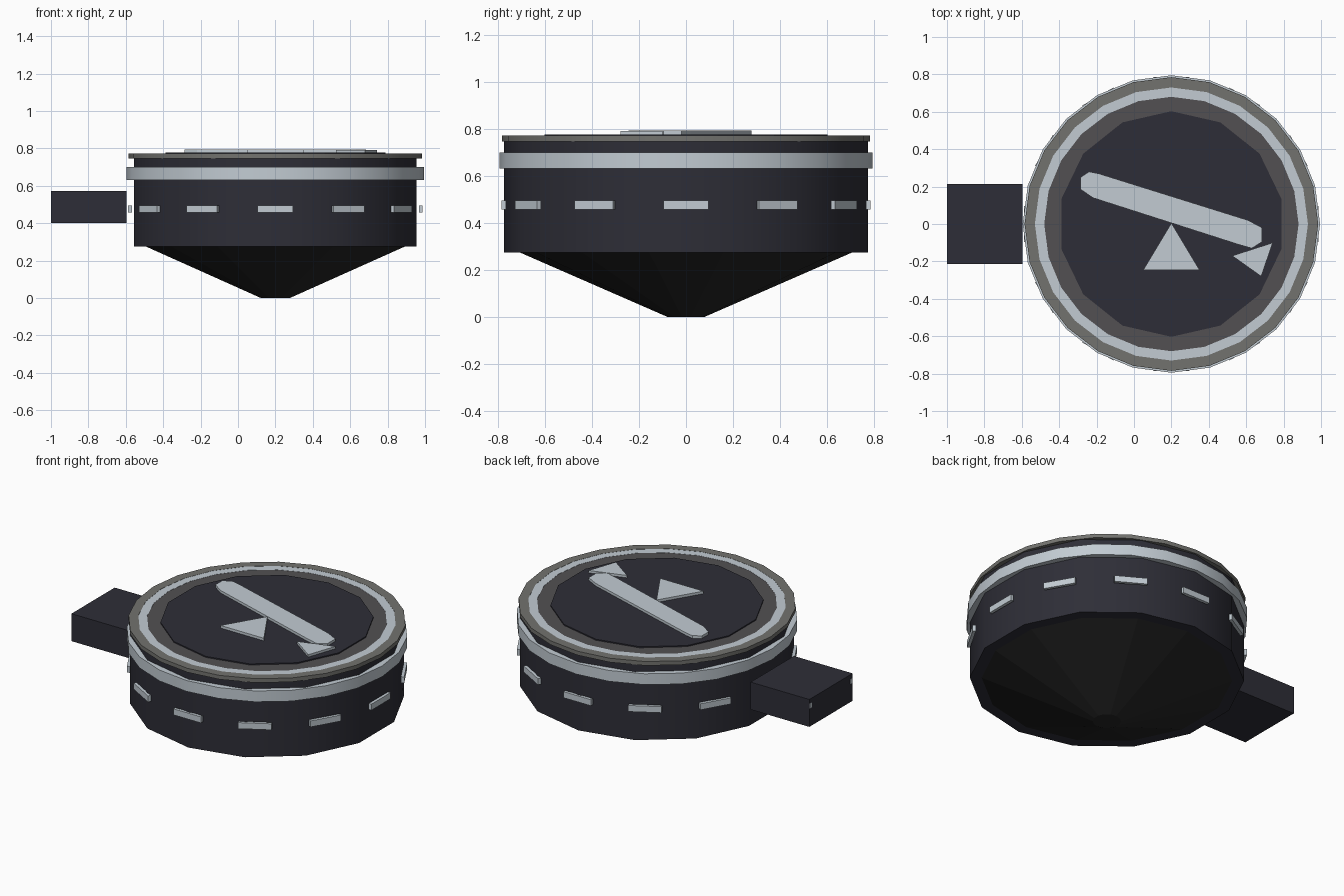
import bpy, bmesh, math
from mathutils import Matrix

if "Cube" in bpy.data.objects:
    bpy.data.objects.remove(bpy.data.objects["Cube"])

CX = 0.2  # axis of the round housing


def mat(name, r, g, b):
    m = bpy.data.materials.new(name)
    m.diffuse_color = (r, g, b, 1)
    m.use_nodes = True
    m.node_tree.nodes["Principled BSDF"].inputs["Base Color"].default_value = m.diffuse_color
    return m


DARK = mat("dark_blue_grey", 0.027, 0.027, 0.038)
BLACK = mat("near_black", 0.019, 0.019, 0.019)
LIGHT = mat("pale_steel", 0.54, 0.60, 0.65)
GREY = mat("warm_grey", 0.17, 0.17, 0.158)
CHAR = mat("charcoal_grey", 0.085, 0.081, 0.085)


def finish(name, bm, material, smooth=False):
    bmesh.ops.recalc_face_normals(bm, faces=bm.faces)
    me = bpy.data.meshes.new(name)
    bm.to_mesh(me)
    bm.free()
    me.materials.append(material)
    ob = bpy.data.objects.new(name, me)
    bpy.context.collection.objects.link(ob)
    if smooth:
        bpy.ops.object.select_all(action='DESELECT')
        ob.select_set(True)
        bpy.context.view_layer.objects.active = ob
        bpy.ops.object.shade_smooth_by_angle(angle=math.radians(35))
    return ob


def lathe(name, profile, sides, material, smooth=False, ring=False):
    """Revolve (radius, z) points; ring=True closes the section, otherwise ends are capped."""
    bm = bmesh.new()
    loops = []
    for r, z in profile:
        loops.append([bm.verts.new((CX + r * math.sin(2 * math.pi * i / sides),
                                    r * math.cos(2 * math.pi * i / sides), z))
                      for i in range(sides)])
    pairs = list(zip(loops, loops[1:]))
    if ring:
        pairs.append((loops[-1], loops[0]))
    else:
        bm.faces.new(loops[0])
        bm.faces.new(loops[-1])
    for a, b in pairs:
        for i in range(sides):
            j = (i + 1) % sides
            bm.faces.new((a[i], a[j], b[j], b[i]))
    return finish(name, bm, material, smooth)


def band(name, r0, r1, z0, z1, material):
    return lathe(name, [(r0, z0), (r1, z0), (r1, z1), (r0, z1)], 24, material, True, True)


def add_box(bm, x, y, z, matrix=Matrix()):
    size = Matrix.Diagonal((x[1] - x[0], y[1] - y[0], z[1] - z[0], 1))
    centre = Matrix.Translation([(a + b) / 2 for a, b in (x, y, z)])
    bmesh.ops.create_cube(bm, size=1, matrix=matrix @ centre @ size)


def plate(name, points, z0, z1, material):
    bm = bmesh.new()
    f = bm.faces.new([bm.verts.new((x, y, z0)) for x, y in points])
    ext = bmesh.ops.extrude_face_region(bm, geom=[f], use_keep_orig=True)
    for v in ext["geom"]:
        if isinstance(v, bmesh.types.BMVert):
            v.co.z = z1
    return finish(name, bm, material)


# Housing and tapered underside
lathe("housing", [(0.775, 0.274), (0.775, 0.75)], 14, DARK, True)
lathe("underside_cone", [(0.08, 0), (0.71, 0.275)], 14, BLACK)

# Bands and concentric top rings
band("side_band", 0.74, 0.795, 0.632, 0.70, LIGHT)
band("rim", 0.73, 0.785, 0.747, 0.772, GREY)
band("pale_top_ring", 0.68, 0.73, 0.745, 0.771, LIGHT)
band("inner_top_ring", 0.50, 0.68, 0.745, 0.770, CHAR)
lathe("dial_panel", [(0.603, 0.75), (0.603, 0.777)], 14, DARK)

# Pointer and wedges lying on the dial
plate("pointer", [(-.285, .185), (-.285, .25), (-.24, .28), (-.19, .27), (.61, .02),
                  (.685, -.02), (.685, -.095), (.63, -.13), (.56, -.11), (-.22, .14)],
      0.772, 0.793, LIGHT)
plate("pivot_wedge", [(.2, .005), (.05, -.245), (.35, -.245)], 0.772, 0.793, LIGHT)
plate("small_wedge", [(.742, -.10), (.525, -.17), (.68, -.28)], 0.765, 0.792, LIGHT)

# Twelve side markers around the housing
bm = bmesh.new()
for i in range(12):
    turn = Matrix.Translation((CX, 0, 0)) @ Matrix.Rotation(i * math.pi / 6, 4, 'Z')
    add_box(bm, (0.768, 0.787), (-0.095, 0.095), (0.457, 0.495), turn)
finish("side_markers", bm, LIGHT)

# Side block with two tiny end marks
bm = bmesh.new()
add_box(bm, (-1, -0.595), (-0.213, 0.213), (0.402, 0.573))
finish("side_block", bm, DARK)
bm = bmesh.new()
for s in (-1, 1):
    add_box(bm, (-1.001, -0.995), (s * 0.2 - 0.01, s * 0.2 + 0.01), (0.515, 0.545))
finish("block_end_marks", bm, LIGHT)
